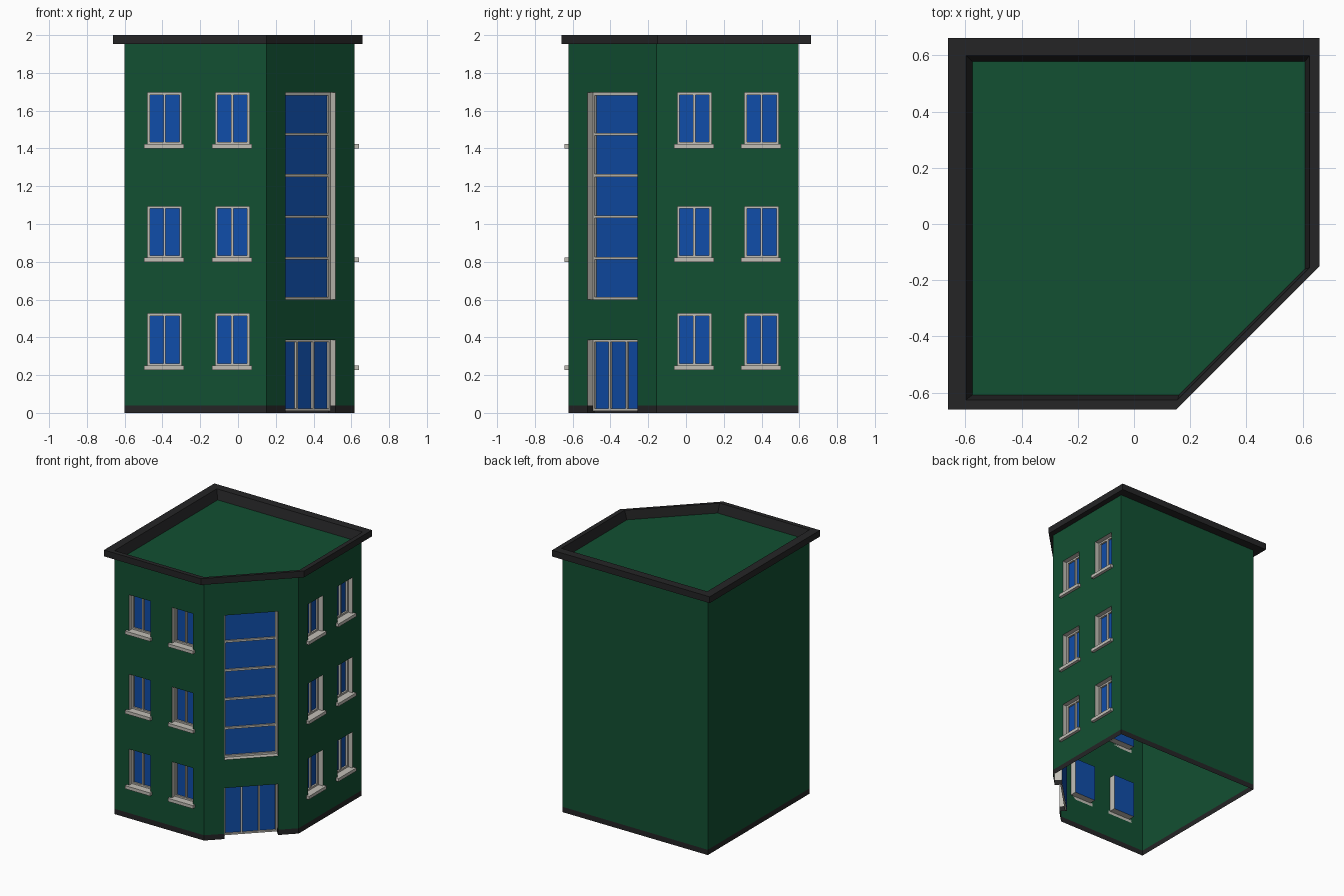
import bpy, bmesh
from mathutils import Vector

if "Cube" in bpy.data.objects:
    bpy.data.objects.remove(bpy.data.objects["Cube"])

parts = {}


def part(name):
    return parts.setdefault(name, bmesh.new())


def face(name, pts):
    bm = part(name)
    return bm.faces.new([bm.verts.new(p) for p in pts])


def footprint(x0, x1, y0, y1, c):
    # rectangle with its front right corner cut along x - y = c
    return [(x0, y0), (y0 + c, y0), (x1, x1 - c), (x1, y1), (x0, y1)]


class Wall:
    # local frame: u along the wall, z up, d outwards
    def __init__(self, a, b):
        self.o = Vector((*a, 0))
        e = Vector((*b, 0)) - self.o
        self.length = e.length
        self.u = e.normalized()
        self.n = Vector((self.u.y, -self.u.x, 0))

    def p(self, u, z, d=0.0):
        return self.o + self.u * u + self.n * d + Vector((0, 0, z))

    def quad(self, name, *pts):
        face(name, [self.p(*q) for q in pts])

    def panel(self, name, z0, z1, holes):
        us = sorted({0, self.length, *[v for h in holes for v in h[:2]]})
        zs = sorted({z0, z1, *[v for h in holes for v in h[2:] if z0 < v < z1]})
        for a, b in zip(us, us[1:]):
            for c, d in zip(zs, zs[1:]):
                um, zm = (a + b) / 2, (c + d) / 2
                if not any(h[0] < um < h[1] and h[2] < zm < h[3] for h in holes):
                    self.quad(name, (a, c), (b, c), (b, d), (a, d))

    def box(self, name, u0, u1, z0, z1, d0, d1):
        self.quad(name, (u0, z0, d1), (u1, z0, d1), (u1, z1, d1), (u0, z1, d1))
        self.quad(name, (u1, z0, d0), (u0, z0, d0), (u0, z1, d0), (u1, z1, d0))
        self.quad(name, (u0, z0, d0), (u0, z0, d1), (u0, z1, d1), (u0, z1, d0))
        self.quad(name, (u1, z0, d1), (u1, z0, d0), (u1, z1, d0), (u1, z1, d1))
        self.quad(name, (u0, z1, d1), (u1, z1, d1), (u1, z1, d0), (u0, z1, d0))
        self.quad(name, (u0, z0, d0), (u1, z0, d0), (u1, z0, d1), (u0, z0, d1))

    def sides(self, name, u0, u1, z0, z1, d):
        self.quad(name, (u0, z0, 0), (u0, z0, -d), (u0, z1, -d), (u0, z1, 0))
        self.quad(name, (u1, z0, -d), (u1, z0, 0), (u1, z1, 0), (u1, z1, -d))

    def opening(self, kind, u0, u1, z0, z1, d, bars_u=(), bars_z=(), w=0.012):
        # recessed glazing: reveal, glass, frame and glazing bars
        door = kind == "door"
        zr = BASE if door else z0
        self.sides(kind + "_reveal", u0, u1, zr, z1, d)
        self.quad(kind + "_reveal", (u0, z1, -d), (u1, z1, -d), (u1, z1, 0), (u0, z1, 0))
        if door:
            self.sides("base_band", u0, u1, 0, BASE, d)
        else:
            self.quad(kind + "_reveal", (u0, z0, -d), (u0, z0, 0), (u1, z0, 0), (u1, z0, -d))
        self.quad(kind + "_glass", (u0, z0, -d), (u1, z0, -d), (u1, z1, -d), (u0, z1, -d))
        f = kind + "_frame"
        r = (-d + 0.001, -d + 0.014)
        for a in (u0, u1 - w):
            self.box(f, a, a + w, z0, z1, *r)
        for a in (z0, z1 - w):
            self.box(f, u0 + w, u1 - w, a, a + w, *r)
        for a in bars_u:
            self.box(f, a - w / 2, a + w / 2, z0 + w, z1 - w, *r)
        for a in bars_z:
            self.box(f, u0 + w, u1 - w, a - w / 2, a + w / 2, *r)


BASE, TOP, DEPTH = 0.04, 1.952, 0.05
ROWS = [(0.25, 0.525), (0.82, 1.093), (1.422, 1.695)]
plan = footprint(-0.60, 0.618, -0.622, 0.596, 0.773)
walls = [Wall(plan[i], plan[(i + 1) % 5]) for i in range(5)]
front, corner, right = walls[:3]
holes = {w: [] for w in walls}

# paired windows on the front and right walls
for wall, starts in ((front, (0.121, 0.48)), (right, (0.109, 0.465))):
    for u in starts:
        for z0, z1 in ROWS:
            holes[wall].append((u, u + 0.18, z0, z1))
            wall.opening("window", u, u + 0.18, z0, z1, DEPTH, bars_u=[u + 0.09])
            wall.box("window_sill", u - 0.018, u + 0.193, z0 - 0.022, z0 + 0.002, 0, 0.022)

# tall stair window and entrance door on the cut corner
c, h = corner.length / 2, 0.187
holes[corner] = [(c - h, c + h, 0.6, 1.695), (c - h, c + h, 0.0, 0.386)]
corner.opening("stair_window", c - h, c + h, 0.6, 1.695, 0.053,
               bars_z=[0.6 + 0.219 * i for i in range(1, 5)], w=0.014)
corner.opening("door", c - h, c + h, 0.01, 0.386, 0.053,
               bars_u=[c - h / 3, c + h / 3])

# wall surfaces and dark base strip
for w in walls:
    w.panel("walls", BASE, TOP, holes[w])
    w.panel("base_band", 0, BASE, [q for q in holes[w] if q[2] < BASE])

# overhanging roof coping with sloped inner side
outer = footprint(-0.662, 0.66, -0.66, 0.662, 0.811)
inner = footprint(-0.598, 0.625, -0.626, 0.60, 0.781)
deck = footprint(-0.575, 0.608, -0.608, 0.578, 0.768)
rings = [(plan, TOP), (outer, TOP), (outer, 2.0), (inner, 2.0), (deck, 1.93)]
for (a, za), (b, zb) in zip(rings, rings[1:]):
    for i in range(5):
        j = (i + 1) % 5
        face("roof_coping", [(*a[i], za), (*a[j], za), (*b[j], zb), (*b[i], zb)])
face("roof_deck", [(*q, 1.93) for q in deck])

COLOURS = {
    "green": (0.006, 0.080, 0.032, 1), "blue": (0.005, 0.075, 0.40, 1),
    "charcoal": (0.018, 0.018, 0.019, 1), "stone": (0.54, 0.52, 0.47, 1)}
mats = {}
for k, col in COLOURS.items():
    mats[k] = bpy.data.materials.new(k)
    mats[k].diffuse_color = col

for name, bm in parts.items():
    bmesh.ops.remove_doubles(bm, verts=bm.verts, dist=0.0001)
    me = bpy.data.meshes.new(name)
    bm.to_mesh(me)
    bm.free()
    key = ("green" if name in ("walls", "roof_deck") else
           "charcoal" if name in ("base_band", "roof_coping") else
           "blue" if name.endswith("glass") else "stone")
    me.materials.append(mats[key])
    bpy.context.collection.objects.link(bpy.data.objects.new(name, me))

for m in bpy.data.materials:
    if m.users and not m.is_grease_pencil:
        m.use_nodes = True
        m.node_tree.nodes["Principled BSDF"].inputs["Base Color"].default_value = m.diffuse_color
